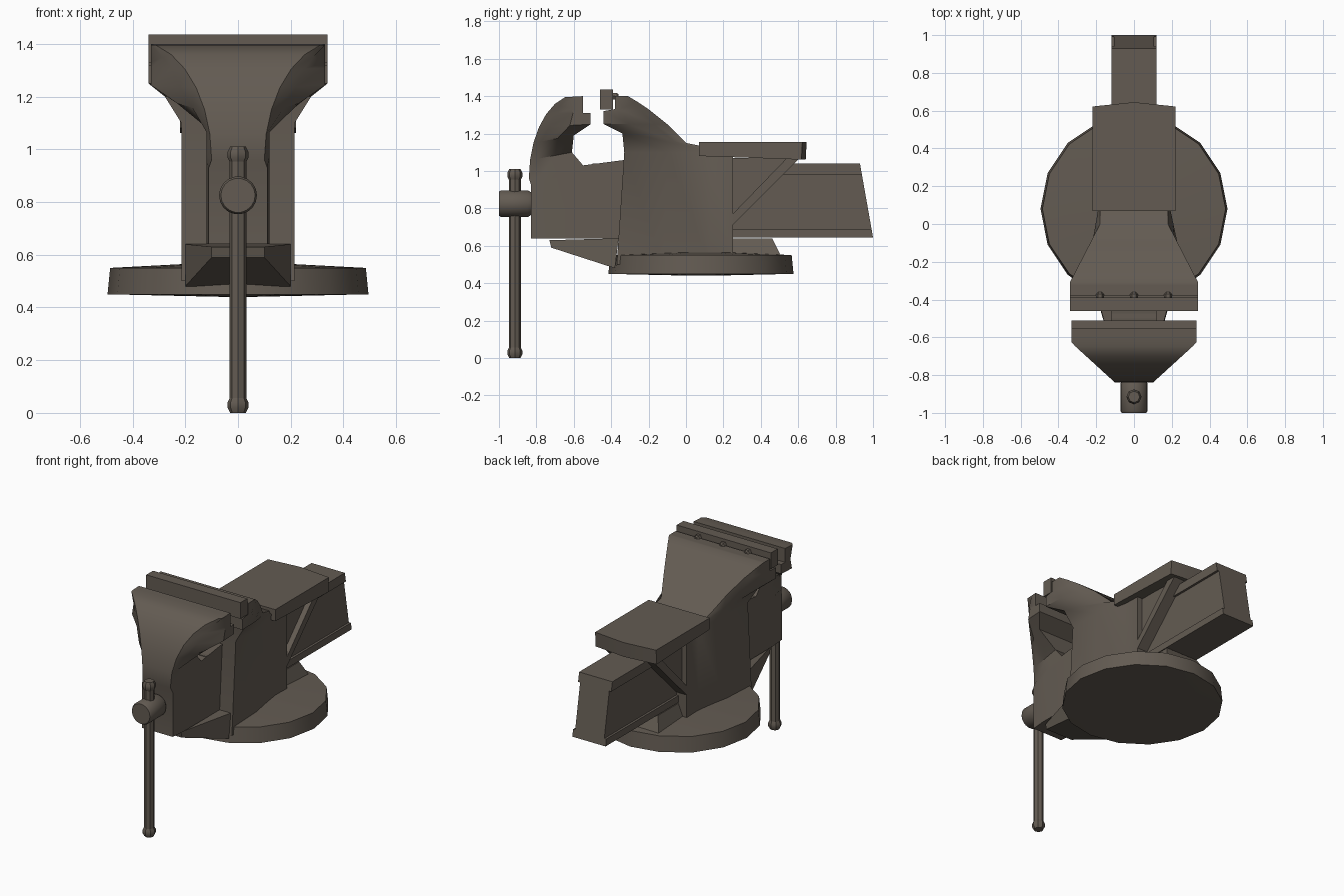
import bpy, bmesh, math
from mathutils import Matrix, Vector

if "Cube" in bpy.data.objects:
    bpy.data.objects.remove(bpy.data.objects["Cube"])

COLOUR = (.125, .105, .085, 1)
iron = bpy.data.materials.new("dark_cast_iron")
iron.use_nodes = True
iron.diffuse_color = COLOUR
shader = next(node for node in iron.node_tree.nodes if node.type == 'BSDF_PRINCIPLED')
shader.inputs["Base Color"].default_value = COLOUR
shader.inputs["Roughness"].default_value = .7


def finish(name, bm):
    bmesh.ops.remove_doubles(bm, verts=bm.verts, dist=.001)
    bmesh.ops.recalc_face_normals(bm, faces=bm.faces)
    mesh = bpy.data.meshes.new(name)
    bm.to_mesh(mesh)
    bm.free()
    mesh.materials.append(iron)
    obj = bpy.data.objects.new(name, mesh)
    bpy.context.collection.objects.link(obj)
    bpy.ops.object.select_all(action='DESELECT')
    obj.select_set(True)
    bpy.context.view_layer.objects.active = obj
    bpy.ops.object.shade_smooth_by_angle(angle=math.radians(35))


def skin(bm, rings):
    """Join equal rings of points into a closed solid."""
    rings = [[bm.verts.new(point) for point in ring] for ring in rings]
    for lower, upper in zip(rings, rings[1:]):
        for i in range(len(lower)):
            bm.faces.new((lower[i - 1], lower[i], upper[i], upper[i - 1]))
    bm.faces.new(rings[0])
    bm.faces.new(rings[-1])


def ramp(value, start, end, low, high):
    """Blend from low to high while value runs from start to end."""
    t = min(max((value - start) / (end - start), 0), 1)
    return low + (high - low) * t


def loft(name, front, back, width, steps=(0, 1)):
    """Solid between two (y, z) outlines; width(y, z) gives its half width."""
    rings = []
    for a, b in zip(front, back):
        points = [Vector(a).lerp(Vector(b), step) for step in steps]
        right = [(width(y, z), y, z) for y, z in points]
        left = [(-x, y, z) for x, y, z in reversed(right)]
        rings.append(right + left)
    bm = bmesh.new()
    skin(bm, rings)
    finish(name, bm)


def block(name, half, front, back):
    loft(name, front, back, lambda y, z: half)


def lathe(name, profile, sides, centre, axis='Z'):
    """Turn a (radius, height) profile round an axis."""
    bm = bmesh.new()
    turns = [math.tau * i / sides for i in range(sides)]
    skin(bm, [[(radius * math.cos(turn), radius * math.sin(turn), height)
               for turn in turns] for radius, height in profile])
    if axis == 'Y':
        bm.transform(Matrix.Rotation(-math.pi / 2, 4, 'X'))
    bm.transform(Matrix.Translation(centre))
    finish(name, bm)


# Round foot, with a shallow dome on both faces
lathe("round_base", [(.05, .44), (.495, .45), (.485, .55), (.2, .565)], 16, (0, .08, 0))


# Fixed jaw flowing down into the body
def fixed_width(y, z):
    return min(ramp(y, -.31, 0, .34, .18), ramp(z, 1.15, 1.25, .215, .34))


ROUNDED = (0, .4, .8, 1)
loft("fixed_jaw_and_body",
     front=[(-.38, 1.4), (-.38, 1.32), (-.44, 1.32), (-.44, 1.25),
            (-.34, 1.2), (-.33, 1.1), (-.37, .5)],
     back=[(-.31, 1.4), (-.26, 1.37), (-.2, 1.33), (-.1, 1.25),
           (0, 1.15), (.25, 1.1), (.25, .5)],
     width=fixed_width, steps=ROUNDED)
block("fixed_jaw_plate", .34,
      front=[(-.46, 1.33), (-.46, 1.435)], back=[(-.39, 1.33), (-.39, 1.435)])
for x in (-.18, 0, .18):
    lathe("jaw_plate_bolt", [(.02, 0), (.02, .02), (.01, .03)], 6, (x, -.39, 1.4), 'Y')

# Lip under the moving jaw and pedestal under the beam
loft("front_lip",
     front=[(-.73, .63), (-.36, .64)], back=[(-.72, .59), (-.38, .48)],
     width=lambda y, z: ramp(y, -.7, -.4, .1, .2))
loft("rear_pedestal",
     front=[(.2, .64), (.2, .54)], back=[(.46, .64), (.51, .54)],
     width=lambda y, z: ramp(z, .54, .64, .16, .12))


# Moving jaw: the back of its neck follows an elliptical arc
def moving_width(y, z):
    return min(ramp(y, -.84, -.63, .1, .33), ramp(z, 1.1, 1.24, .12, .33))


def neck(angle):
    turn = math.radians(angle)
    return (-.58 - .26 * math.cos(turn), .96 + .45 * math.sin(turn))


grip = [(-.55, 1.4), (-.55, 1.31), (-.51, 1.31), (-.51, 1.25),
        (-.6, 1.19), (-.61, 1.1), (-.55, 1.03)]
arc = [neck(75 * (1 - i / 6)) for i in range(len(grip))]
loft("moving_jaw",
     front=grip + [(-.32, 1.06), (-.32, .64)],
     back=arc + [(-.83, .93), (-.83, .64)],
     width=moving_width, steps=ROUNDED)

# Sliding beam with top and bottom flanges and a slanted rear end
TOP, BOTTOM = 1.04, .645


def beam_end(z):
    return ramp(z, BOTTOM, TOP, 1, .93)


for name, half, low, high in (("beam_top_flange", .12, .98, TOP),
                              ("beam_web", .105, .66, 1),
                              ("beam_bottom_flange", .12, BOTTOM, .69)):
    block(name, half, front=[(-.5, low), (-.5, high)],
          back=[(beam_end(low), low), (beam_end(high), high)])

# Anvil with a slightly pointed rear edge, held up by a ribbed bracket
loft("anvil",
     front=[(.07, 1.08), (.07, 1.155)], back=[(.64, 1.06), (.645, 1.155)],
     width=lambda y, z: 0 if y > .635 else .22, steps=(0, .96, 1))
block("bracket_rib", .18,
      front=[(.24, .76), (.54, 1.07)], back=[(.24, .7), (.61, 1.07)])
block("bracket_web", .145,
      front=[(.24, .73), (.24, 1.07)], back=[(.25, .74), (.57, 1.07)])

# Screw head and the handle bar through it
lathe("screw_head", [(.065, 0), (.072, .01), (.072, .155), (.05, .19)], 18,
      (0, -1, .825), 'Y')
lathe("handle_bar", [(.032, .01), (.032, 1)], 8, (0, -.915, 0))
for z in (0, .95):
    lathe("handle_knob", [(.03, 0), (.04, .02), (.04, .04), (.03, .06)], 8, (0, -.915, z))
